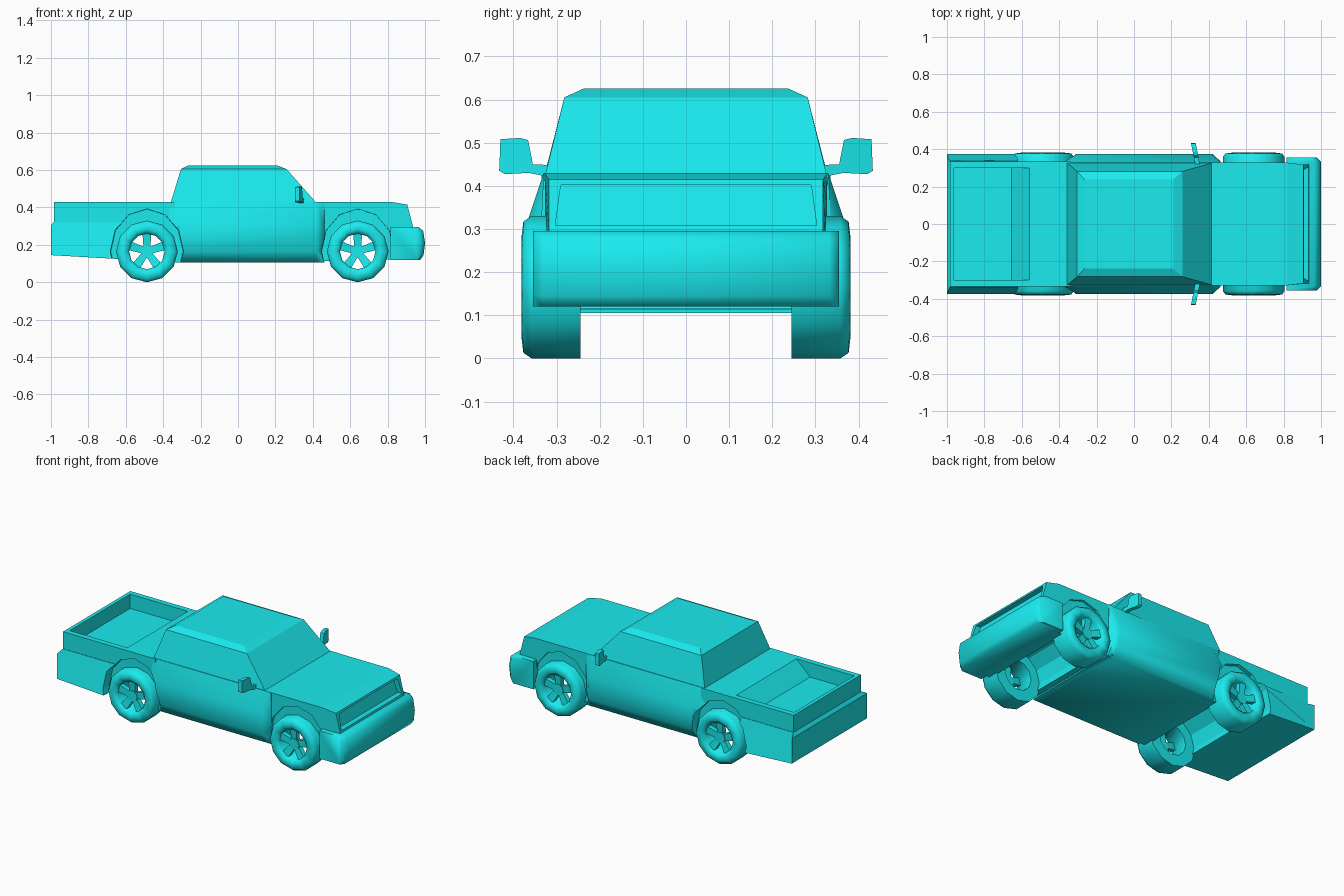
import bpy, bmesh
from math import sin, cos, pi, radians

if "Cube" in bpy.data.objects:
    bpy.data.objects.remove(bpy.data.objects["Cube"])

WHEELS_X = (-0.487, 0.64)
AXLE_Z = 0.165

# One turquoise paint for the whole model
paint = bpy.data.materials.new("turquoise_paint")
paint.diffuse_color = (0.01, 0.83, 0.86, 1)
paint.use_nodes = True
paint.node_tree.nodes["Principled BSDF"].inputs["Base Color"].default_value = paint.diffuse_color


def finish(bm, name, smooth=False):
    bmesh.ops.recalc_face_normals(bm, faces=bm.faces)
    me = bpy.data.meshes.new(name)
    bm.to_mesh(me)
    bm.free()
    me.materials.append(paint)
    ob = bpy.data.objects.new(name, me)
    bpy.context.collection.objects.link(ob)
    if smooth:
        shade(ob)
    return ob


def shade(ob):
    bpy.ops.object.select_all(action='DESELECT')
    ob.select_set(True)
    bpy.context.view_layer.objects.active = ob
    bpy.ops.object.shade_smooth_by_angle(angle=radians(62))


def loft(name, rings, smooth=False, closed=False):
    """Skin equal-length rings; cap the ends, or join last ring to first."""
    bm = bmesh.new()
    vs = [[bm.verts.new(p) for p in r] for r in rings]
    n = len(vs[0])
    pairs = list(zip(vs, vs[1:])) + ([(vs[-1], vs[0])] if closed else [])
    for a, b in pairs:
        for i in range(n):
            j = (i + 1) % n
            bm.faces.new((a[i], a[j], b[j], b[i]))
    if not closed:
        bm.faces.new(vs[0])
        bm.faces.new(vs[-1])
    return finish(bm, name, smooth)


def prism(name, pts, width):
    """Extrude a side profile; width(x, z) gives the half width."""
    return loft(name, [[(x, s * width(x, z), z) for x, z in pts] for s in (-1, 1)])


def cut(ob, cutters):
    for c in cutters:
        m = ob.modifiers.new("cut", 'BOOLEAN')
        m.object, m.operation, m.solver = c, 'DIFFERENCE', 'EXACT'
    dg = bpy.context.evaluated_depsgraph_get()
    me = bpy.data.meshes.new_from_object(ob.evaluated_get(dg))
    ob.modifiers.clear()
    ob.data = me


# Wheel well cutters: a channel across the body, stepped out to a wide arch
wells = []
for wx in WHEELS_X:
    rings = []
    for y, rx, rz in ((-.40, .197, .229), (-.312, .193, .226), (-.311, .155, .155),
                      (.311, .155, .155), (.312, .193, .226), (.40, .197, .229)):
        rings.append([(wx + rx * cos(k * pi / 6), y, AXLE_Z + rz * sin(k * pi / 6))
                      for k in range(12)])
    wells.append(loft("well_cutter", rings))

# Cargo bed with its opening
bed = prism("cargo_bed", [(-.985, .15), (-.985, .43), (-.34, .43), (-.34, .12)],
            lambda x, z: .335)
bed_hole = prism("bed_cutter", [(-.962, .5), (-.962, .34), (-.655, .34),
                                (-.56, .43), (-.56, .5)], lambda x, z: .30)
cut(bed, [bed_hole, wells[0]])

# Wider skirt around the tail
skirt = prism("rear_skirt", [(-1, .145), (-1, .303), (-.985, .323), (-.62, .323),
                             (-.62, .303), (-.62, .124), (-.65, .125)],
              lambda x, z: .338 if z > .31 else .375)
skirt_hole = prism("skirt_cutter", [(-.962, .5), (-.962, .34), (-.655, .34)],
                   lambda x, z: .30)
cut(skirt, [wells[0]])

# Rounded cab lower body
half = [(.325, .105), (.36, .165), (.374, .25), (.37, .31), (.33, .43)]
rings = []
for x, lim in ((-.37, .336), (-.31, 1), (.42, 1), (.462, .336)):
    h = [(min(y, lim), z) for y, z in half]
    rings.append([(x, y, z) for y, z in h] + [(x, -y, z) for y, z in reversed(h)])
cab = loft("cab_body", rings)
cut(cab, wells)
shade(cab)

# Hood and nose with the grille recess
nose = prism("hood", [(.41, .112), (.41, .425), (.44, .43), (.82, .43), (.905, .415),
                      (.935, .30), (.935, .15), (.9, .125)],
             lambda x, z: .328 if x < .85 else .318)
grille = prism("grille_cutter", [(.875, .402), (.95, .402), (.97, .308), (.90, .308)],
               lambda x, z: .29 if z > .35 else .303)
cut(nose, [wells[1], grille])

# Cabin greenhouse
loft("cabin_roof", [[(a, -w, z), (b, -w, z2), (b, w, z2), (a, w, z)]
                    for a, b, w, z, z2 in ((-.36, .425, .328, .425, .418),
                                           (-.305, .26, .282, .605, .605),
                                           (-.265, .21, .238, .625, .625))])

# Front bumper with rounded face and tapered ends
face = [(.815, .12), (.815, .295), (.965, .295), (.99, .275), (1, .21), (.992, .145), (.975, .12)]
loft("front_bumper", [[(.815 + (x - .815) * k, y, z) for x, z in face]
                      for y, k in ((-.355, .88), (-.332, 1), (.332, 1), (.355, .88))], True)

# Side mirrors
mirror = [(.315, .42), (.315, .448), (.355, .45), (.366, .506), (.385, .511),
          (.43, .508), (.433, .435), (.42, .427), (.365, .43)]
for s, side in ((-1, "right"), (1, "left")):
    loft(side + "_mirror", [[(x - (y - .33) * .2, s * y, z) for y, z in mirror]
                            for x in (.325, .35)])

# Wheels: turned tyre plus five spokes and a hub
tyre = [(.095, .245), (.165, .245), (.165, .358), (.152, .377), (.118, .381), (.095, .365)]
for wx, end in zip(WHEELS_X, ("rear", "front")):
    for s, side in ((-1, "right"), (1, "left")):
        tag = end + "_" + side
        loft(tag + "_tyre", [[(wx + r * cos(k * pi / 6), s * y, AXLE_Z + r * sin(k * pi / 6))
                              for r, y in tyre] for k in range(12)], True, True)
        loft(tag + "_hub", [[(wx + .036 * cos(k * pi / 5), s * y, AXLE_Z + .036 * sin(k * pi / 5))
                             for k in range(10)] for y in (.325, .36)])
        for k in range(5):
            a = pi / 2 + k * 2 * pi / 5
            rings = []
            for r, w, y in ((.02, .018, .355), (.098, .024, .365)):
                rings.append([(wx + r * cos(a) - t * w * sin(a), s * (y - d),
                               AXLE_Z + r * sin(a) + t * w * cos(a))
                              for t, d in ((-1, 0), (1, 0), (1, .03), (-1, .03))])
            loft(f"{tag}_spoke_{k + 1}", rings)

# Remove the cutters
for c in wells + [bed_hole, skirt_hole, grille]:
    bpy.data.objects.remove(c)
